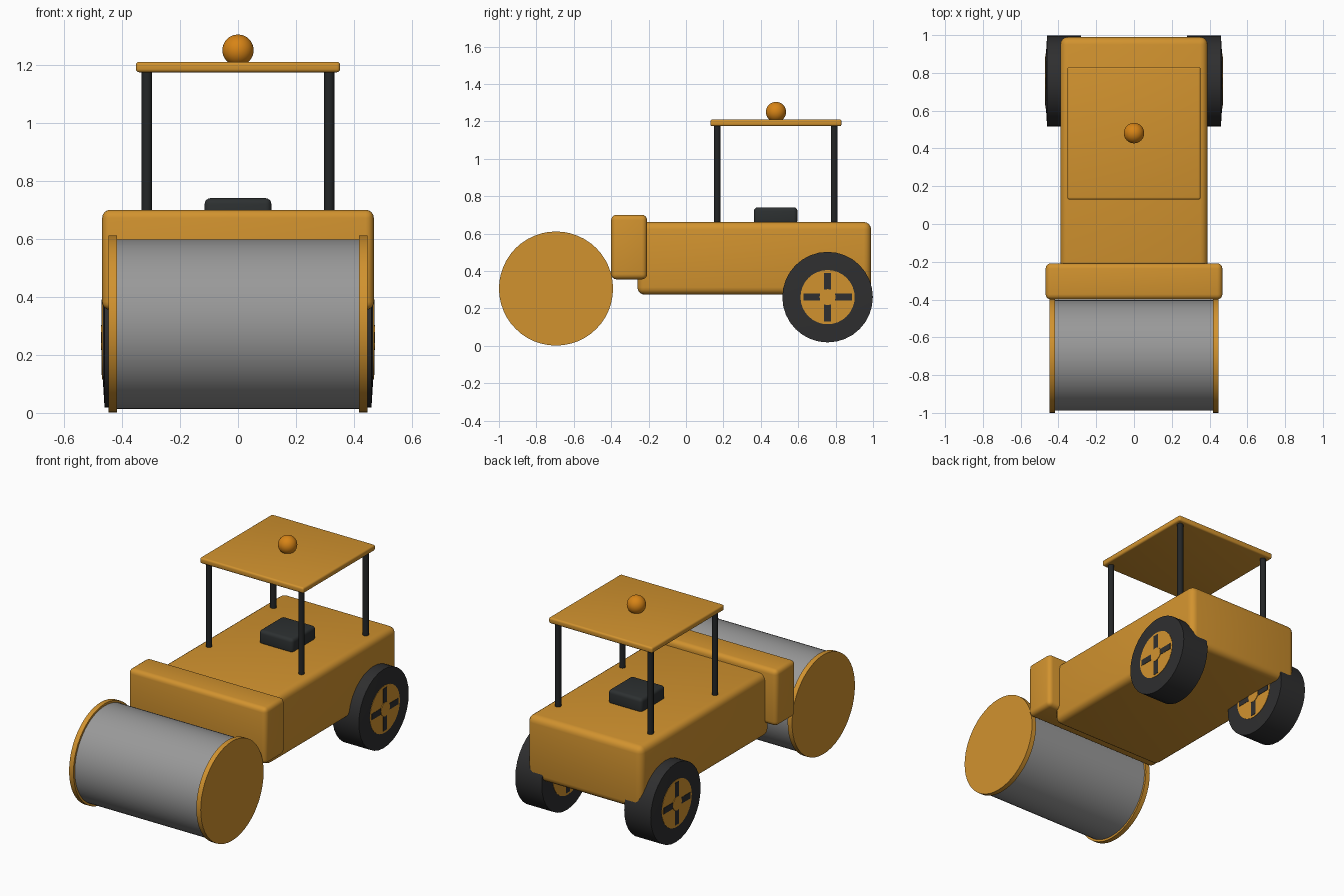
import bpy, bmesh, math
from mathutils import Matrix, Vector

if "Cube" in bpy.data.objects:
    bpy.data.objects.remove(bpy.data.objects["Cube"])


def mat(name, rgb):
    m = bpy.data.materials.new(name)
    m.diffuse_color = (*rgb, 1)
    m.use_nodes = True
    m.node_tree.nodes["Principled BSDF"].inputs["Base Color"].default_value = m.diffuse_color
    return m


ORANGE = mat("orange paint", (0.64, 0.29, 0.028))
STEEL = mat("drum steel", (0.32, 0.32, 0.32))
RUBBER = mat("black rubber", (0.028, 0.028, 0.029))
FRAME = mat("dark frame", (0.017, 0.019, 0.02))
SEAT = mat("seat black", (0.026, 0.03, 0.031))
LAMP = mat("lamp amber", (0.68, 0.23, 0.008))


def finish(name, bm, material):
    bmesh.ops.recalc_face_normals(bm, faces=bm.faces[:])
    me = bpy.data.meshes.new(name)
    bm.to_mesh(me)
    bm.free()
    me.materials.append(material)
    ob = bpy.data.objects.new(name, me)
    bpy.context.collection.objects.link(ob)
    bpy.ops.object.select_all(action='DESELECT')
    ob.select_set(True)
    bpy.context.view_layer.objects.active = ob
    bpy.ops.object.shade_smooth_by_angle(angle=math.radians(35))
    return ob


def box(name, lo, hi, material, bevel=0.0):
    lo, hi = Vector(lo), Vector(hi)
    bm = bmesh.new()
    bmesh.ops.create_cube(bm, size=1, matrix=Matrix.Translation((lo + hi) / 2)
                          @ Matrix.Diagonal((*(hi - lo), 1)))
    if bevel:
        bmesh.ops.bevel(bm, geom=bm.edges[:], offset=bevel, segments=4,
                        profile=0.5, affect='EDGES')
    return finish(name, bm, material)


def lathe_x(name, center, profile, material, sides):
    """Turn an (x, radius) profile around an axis parallel to x."""
    bm = bmesh.new()
    rings = []
    for x, r in profile:
        rings.append([bm.verts.new((center[0] + x,
                                    center[1] + r * math.cos(2 * math.pi * i / sides),
                                    center[2] + r * math.sin(2 * math.pi * i / sides)))
                      for i in range(sides)])
    for a, b in zip(rings, rings[1:]):
        for i in range(sides):
            j = (i + 1) % sides
            bm.faces.new((a[i], a[j], b[j], b[i]))
    bm.faces.new(rings[0])
    bm.faces.new(rings[-1])
    return finish(name, bm, material)


# Chassis and front yoke
box("body", (-0.39, -0.26, 0.273), (0.39, 0.99, 0.662), ORANGE, 0.04)
box("front_yoke", (-0.468, -0.40, 0.355), (0.468, -0.208, 0.70), ORANGE, 0.028)

# Roller drum with end plates
lathe_x("drum", (0, -0.695, 0.306), [(-0.42, 0.292), (0.42, 0.292)], STEEL, 64)
for s in (-1, 1):
    lathe_x("drum_end_plate", (s * 0.432, -0.695, 0.306),
            [(-0.015, 0.305), (0.015, 0.305)], ORANGE, 48)

# Rear wheels: tyre, hub, dark cross slots on both faces, centre cap
for s in (-1, 1):
    c = (s * 0.37, 0.757, 0.26)
    lathe_x("tyre", c, [(-0.096, 0.145), (-0.09, 0.242), (0.09, 0.242), (0.096, 0.145)],
            RUBBER, 32)
    lathe_x("wheel_hub", c, [(-0.098, 0.145), (0.098, 0.145)], ORANGE, 32)
    lathe_x("hub_cap", c, [(-0.102, 0.043), (0.102, 0.043)], ORANGE, 16)
    for face in (-1, 1):
        x = c[0] + face * 0.098
        for dy, dz in ((1, 0), (-1, 0), (0, 1), (0, -1)):
            my, mz = c[1] + dy * 0.085, c[2] + dz * 0.085
            hy, hz = (0.045, 0.019) if dy else (0.019, 0.045)
            box("wheel_slot", (x - 0.002, my - hy, mz - hz),
                (x + 0.002, my + hy, mz + hz), RUBBER)

# Seat
box("seat", (-0.115, 0.363, 0.65), (0.115, 0.596, 0.74), SEAT, 0.02)

# Canopy posts, roof and warning lamp
for x in (-0.314, 0.314):
    for y in (0.167, 0.792):
        bm = bmesh.new()
        bmesh.ops.create_cone(bm, cap_ends=True, segments=16, radius1=0.018,
                              radius2=0.018, depth=0.54,
                              matrix=Matrix.Translation((x, y, 0.915)))
        finish("canopy_post", bm, FRAME)
box("canopy_roof", (-0.352, 0.13, 1.174), (0.352, 0.832, 1.21), ORANGE, 0.011)
bm = bmesh.new()
bmesh.ops.create_uvsphere(bm, u_segments=32, v_segments=16, radius=0.054,
                          matrix=Matrix.Translation((0, 0.481, 1.25)))
finish("warning_lamp", bm, LAMP)
